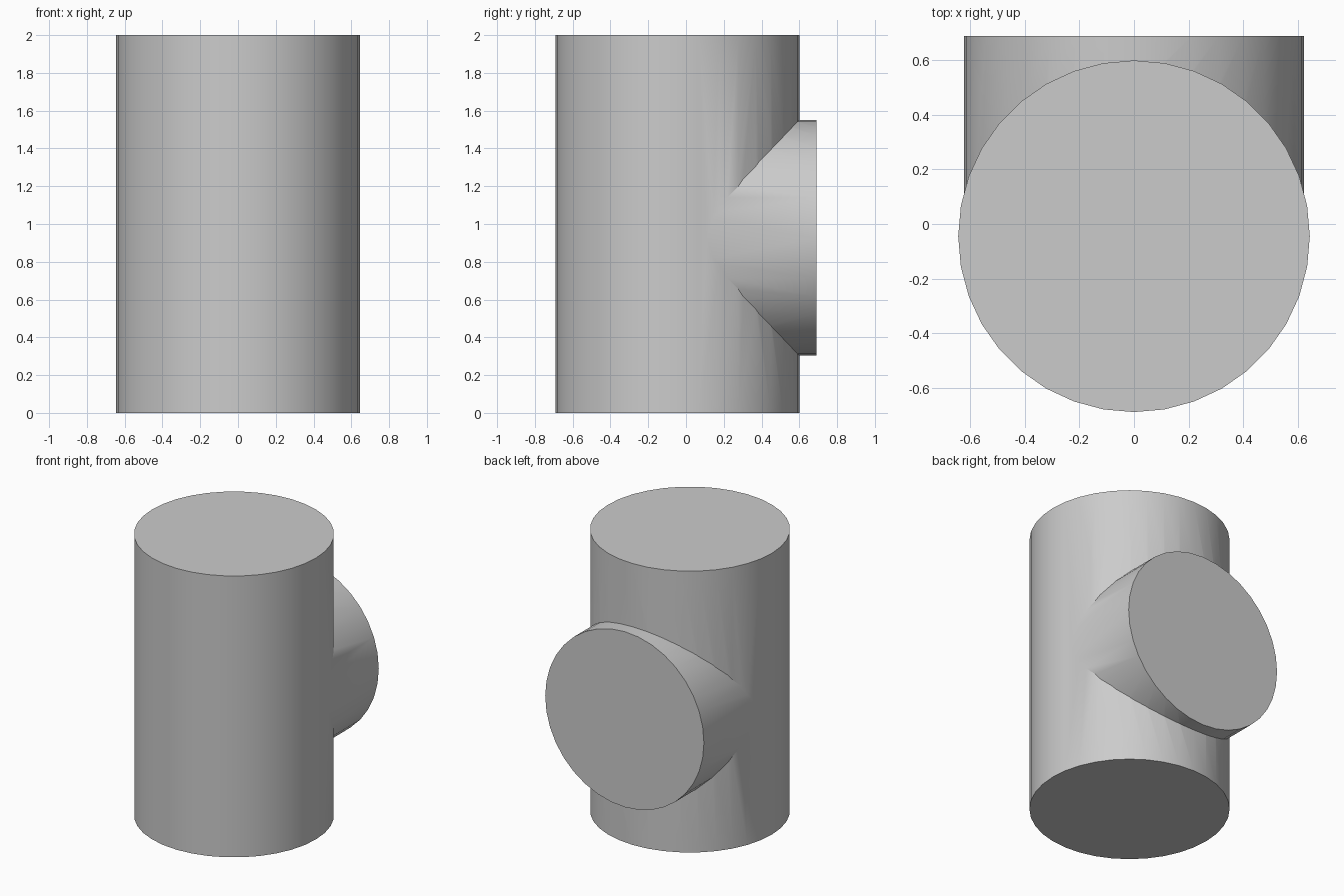
import bpy, math

cube = bpy.data.objects.get("Cube")
if cube:
    bpy.data.objects.remove(cube, do_unlink=True)

grey = bpy.data.materials.new("plain_grey")
grey.use_nodes = True
colour = (0.6, 0.6, 0.6, 1)
grey.diffuse_color = colour
grey.node_tree.nodes["Principled BSDF"].inputs["Base Color"].default_value = colour


def cylinder(name, radius, depth, location, rotation=(0, 0, 0)):
    bpy.ops.mesh.primitive_cylinder_add(vertices=36, radius=radius, depth=depth,
                                        location=location, rotation=rotation)
    ob = bpy.context.object
    ob.name = name
    ob.data.materials.append(grey)
    return ob


# Upright body and the short side branch at the back
branch = cylinder("branch_cutter", 0.624, 0.69, (0, 0.345, 0.927), (math.pi / 2, 0, 0))
body = cylinder("pipe_tee", 0.645, 2, (0, -0.045, 1))

# Merge the branch into the body
union = body.modifiers.new("join_branch", 'BOOLEAN')
union.operation = 'UNION'
union.solver = 'EXACT'
union.object = branch
bpy.ops.object.modifier_apply(modifier=union.name)
bpy.data.objects.remove(branch, do_unlink=True)

# Smooth walls with sharp rims and seam
bpy.ops.object.shade_smooth_by_angle(angle=math.radians(30))
